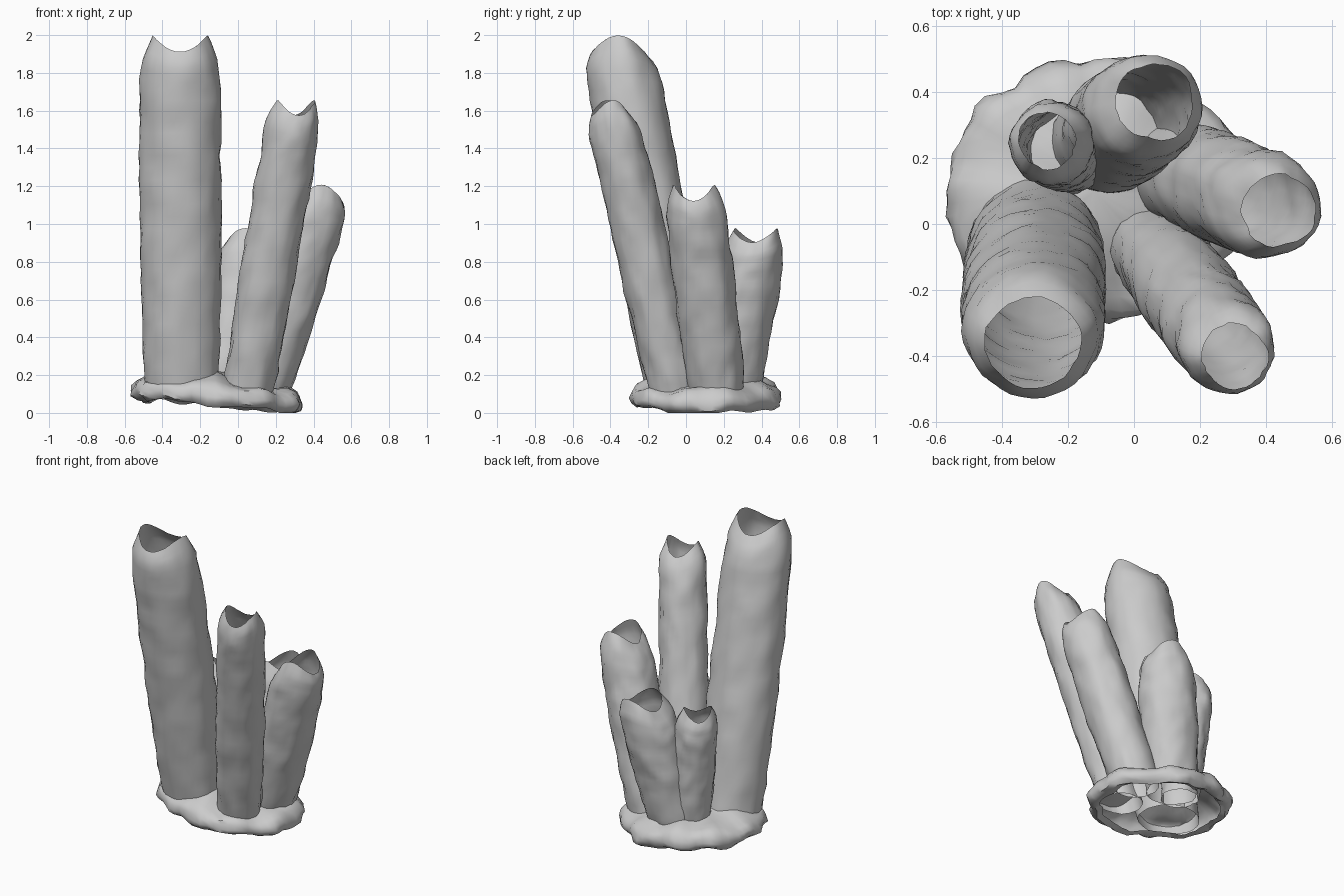
import bpy, bmesh, math
from mathutils import Vector, noise

if "Cube" in bpy.data.objects:
    bpy.data.objects.remove(bpy.data.objects["Cube"])


def interp(points, t):
    # piecewise-linear lookup in a short (t, value) profile
    for (a, va), (b, vb) in zip(points, points[1:]):
        if t <= b:
            return va + (vb - va) * max(0, t - a) / (b - a)
    return points[-1][1]


def skin(name, rings, cap=None):
    # join rings of points into one sheet, optionally closing the first ring to a centre
    bm = bmesh.new()
    loops = [[bm.verts.new(p) for p in ring] for ring in rings]
    n = len(loops[0])
    for lo, hi in zip(loops, loops[1:]):
        for i in range(n):
            j = (i + 1) % n
            bm.faces.new((lo[i], lo[j], hi[j], hi[i]))
    if cap:
        c = bm.verts.new(cap)
        for i in range(n):
            bm.faces.new((c, loops[0][(i + 1) % n], loops[0][i]))
    bmesh.ops.recalc_face_normals(bm, faces=bm.faces)
    mesh = bpy.data.meshes.new(name)
    bm.to_mesh(mesh)
    bm.free()
    ob = bpy.data.objects.new(name, mesh)
    bpy.context.collection.objects.link(ob)
    bpy.context.view_layer.objects.active = ob
    ob.select_set(True)
    bpy.ops.object.shade_smooth_by_angle(angle=math.radians(50))
    ob.select_set(False)
    return ob


BODY = [(0, 0.90), (0.15, 0.97), (0.4, 1.02), (0.7, 1.02), (1, 1.0)]
LIP = [(0, 0.69), (0.25, 0.80), (0.6, 0.93), (1.2, 1.0)]


def tube(name, base, top, height, radius, wave, peak, seed, squash=1.0):
    # leaning open tube: narrowed mouth with a two-peaked wavy rim
    segs, rows, z0 = 36, 30, 0.09
    rings = []
    for r in range(rows + 1):
        t = 1 - (1 - r / rows) ** 1.25
        z = z0 + (height - z0) * t
        cx = base[0] + (top[0] - base[0]) * t
        cy = base[1] + (top[1] - base[1]) * t
        rad = radius * interp(BODY, t) * interp(LIP, (height - z) / (radius * 0.8))
        ring = []
        for i in range(segs):
            a = math.tau * i / segs
            d = Vector((math.cos(a), math.sin(a) * squash, 0))
            bump = noise.noise(Vector((d.x * 1.6, d.y * 1.6, z * 7)) + Vector((seed, 0, 0))) * 0.011
            bump += noise.noise(Vector((d.x * 4, d.y * 4, z * 14 + seed))) * 0.007
            rim = wave * math.cos(2 * (a - math.radians(peak))) * max(0, 1 - (height - z) / 0.25)
            ring.append(Vector((cx, cy, z + rim)) + d * (rad + bump))
        rings.append(ring)
    return skin(name, rings)


# Five tubes: base centre, mouth centre, height, radius, rim wave, peak direction
tube("tall_tube", (-0.298, -0.03), (-0.307, -0.36), 1.955, 0.211, 0.043, 0, 1.3, 0.93)
tube("front_tube", (0.05, -0.06), (0.305, -0.40), 1.615, 0.145, 0.04, 10, 5.7, 0.97)
tube("right_tube", (0.125, 0.165), (0.44, 0.04), 1.165, 0.163, 0.043, 90, 9.1, 0.98)
tube("back_tube", (-0.10, 0.235), (0.06, 0.37), 0.94, 0.174, 0.038, 80, 14.4, 0.95)
tube("small_tube", (-0.18, 0.21), (-0.262, 0.253), 0.90, 0.125, 0.032, 40, 20.2)

# Lumpy encrusting base: hollow mound with a rolled edge, open underneath
PROFILE = [(0.25, 0.18), (0.5, 0.155), (0.7, 0.13), (0.85, 0.11), (0.95, 0.092), (1.0, 0.065),
           (1.02, 0.035), (1.0, 0.01), (0.93, -0.01), (0.84, 0.005)]
rings = []
for k, (f, z) in enumerate(PROFILE):
    ring = []
    for i in range(64):
        a = math.tau * i / 64
        c, s = math.cos(a), math.sin(a)
        edge = 1 + 0.10 * noise.noise(Vector((c * 2.2, s * 2.2, 3.1)))
        edge += 0.05 * noise.noise(Vector((c * 6, s * 6, k * 0.5)))
        x, y = -0.12 + 0.45 * f * edge * c, 0.10 + 0.39 * f * edge * s
        lump = 0.035 * noise.noise(Vector((x * 7, y * 7, 0.4 + k * 0.1)))
        ring.append(Vector((x, y, max(0, z + lump + 0.045 - 0.08 * (x + 0.1)))))
    rings.append(ring)
skin("base_crust", rings, cap=(-0.12, 0.10, 0.22))
